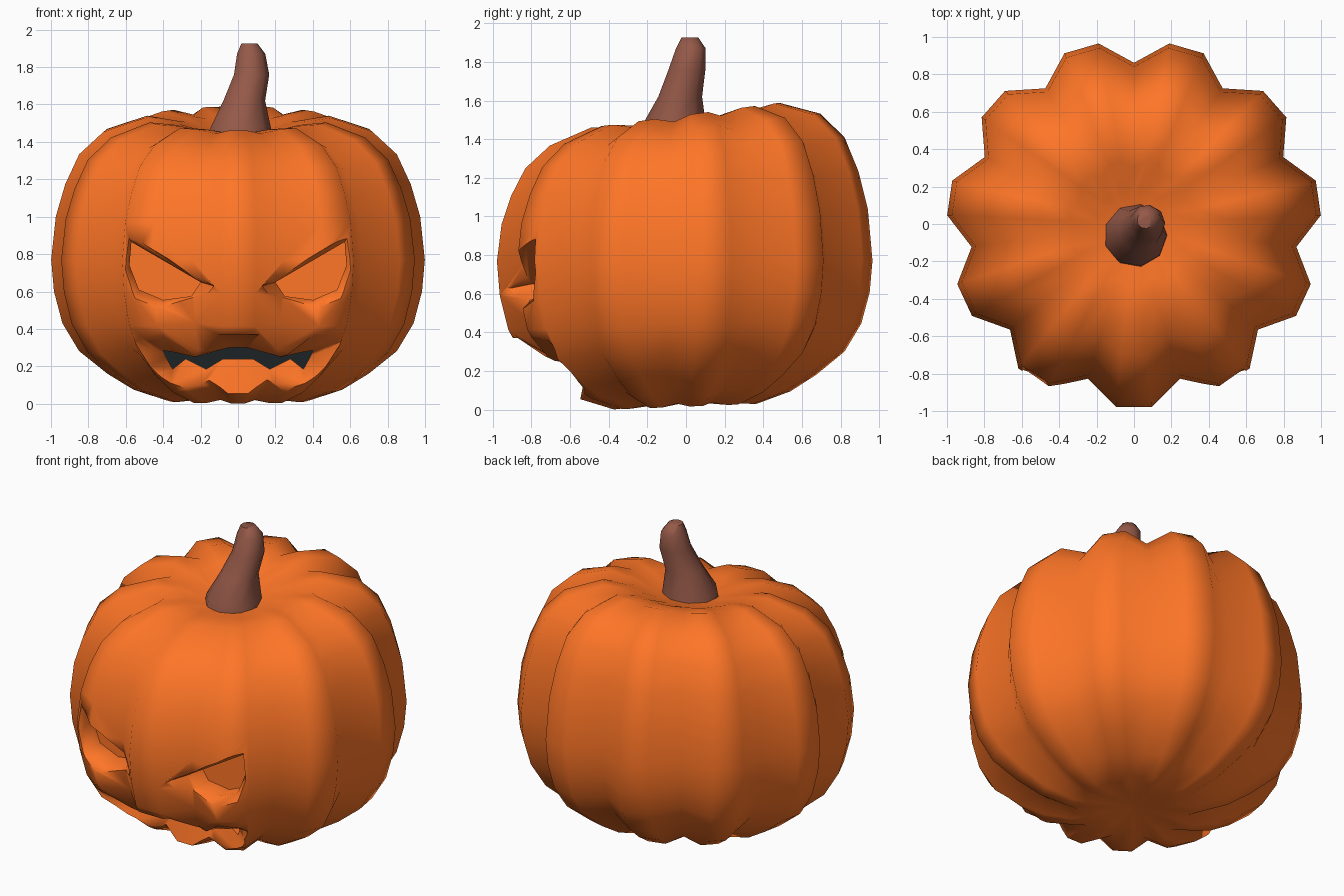
import bpy, bmesh
from math import sin, cos, pi, radians

if "Cube" in bpy.data.objects:
    bpy.data.objects.remove(bpy.data.objects["Cube"])


def material(name, rgb):
    m = bpy.data.materials.new(name)
    m.diffuse_color = (*rgb, 1)
    m.use_nodes = True
    m.node_tree.nodes["Principled BSDF"].inputs["Base Color"].default_value = m.diffuse_color
    return m


def loft(name, rings, mat=None, smooth=None):
    """Closed solid skinned through rings with equal point counts."""
    bm = bmesh.new()
    loops = [[bm.verts.new(p) for p in ring] for ring in rings]
    n = len(loops[0])
    for a, b in zip(loops, loops[1:]):
        for i in range(n):
            j = (i + 1) % n
            bm.faces.new((a[i], a[j], b[j], b[i]))
    bm.faces.new(loops[0][::-1])
    bm.faces.new(loops[-1])
    bmesh.ops.recalc_face_normals(bm, faces=bm.faces)
    me = bpy.data.meshes.new(name)
    bm.to_mesh(me)
    bm.free()
    ob = bpy.data.objects.new(name, me)
    bpy.context.collection.objects.link(ob)
    if mat:
        me.materials.append(mat)
    if smooth:
        me.shade_smooth()
        me.set_sharp_from_angle(angle=radians(smooth))
    return ob


orange = material("orange_skin", (1.0, 0.18, 0.02))
brown = material("brown_stem", (0.3, 0.1, 0.065))
dark = material("dark_inside", (0.012, 0.017, 0.019))

# Pumpkin body: eleven lobes, each two ridge points and a groove, leaning up to the back
LOBES, MID = 11, 0.76
profile = [(0.02, 0.05), (0.2, 0.03), (0.38, 0.016), (0.56, 0.075), (0.7, 0.16), (0.85, 0.28),
           (0.94, 0.43), (0.985, 0.6), (1.0, 0.77), (0.975, 1.0), (0.925, 1.17), (0.85, 1.33),
           (0.72, 1.45), (0.5, 1.525), (0.35, 1.505), (0.2, 1.46), (0.02, 1.44)]


def body_ring(r, z):
    pts = []
    lean = 0.13 * (z - MID) / 0.76 if z > MID else 0.04 * (MID - z) / 0.74
    fade = min(1, max(0, (r - 0.15) / 0.5))     # grooves die out towards the poles
    for i in range(LOBES * 3):
        a = pi / 2 + 2 * pi * i / (LOBES * 3)
        groove = i % 3 == 0
        rr = r * (0.877 if groove else 1)
        zz = MID + (z - MID) * (1 - 0.05 * fade if groove else 1)
        y = rr * sin(a) * 0.983
        pts.append((rr * cos(a), y, zz + lean * y))
    return pts


body = loft("pumpkin_body", [body_ring(r, z) for r, z in profile], orange)


# Carving cutters: flared from an outer rim (x, y, z) to an inner hole (x, y, z)
def carve(name, outer, inner, deep_y):
    rings = [[(x, -1.3, z) for x, y, z in outer], outer, inner,
             [(x, deep_y, z) for x, y, z in inner]]
    cutter = loft(name, rings, orange)
    cutter.hide_render = True
    mod = body.modifiers.new(name, 'BOOLEAN')
    mod.operation = 'DIFFERENCE'
    mod.solver = 'EXACT'
    mod.object = cutter
    return cutter


def mirror(pts):
    return [(-x, y, z) for x, y, z in pts]


# Eyes
eye_rim = [(0.6, -0.81, 0.91), (0.13, -0.9, 0.63), (0.2, -0.88, 0.54), (0.4, -0.87, 0.5),
           (0.57, -0.83, 0.51), (0.61, -0.79, 0.7)]
eye_hole = [(0.57, -0.755, 0.865), (0.2, -0.8, 0.65), (0.25, -0.79, 0.575),
            (0.4, -0.77, 0.555), (0.53, -0.755, 0.61), (0.58, -0.75, 0.74)]
cutters = [carve("eye_cutter_right", eye_rim, eye_hole, -0.66),
           carve("eye_cutter_left", mirror(eye_rim), mirror(eye_hole), -0.66)]

# Grinning mouth: right half from top centre to bottom centre, then mirrored
lip = [(0.11, -0.87, 0.37), (0.23, -0.74, 0.26), (0.42, -0.83, 0.39), (0.59, -0.79, 0.4),
       (0.56, -0.7, 0.34), (0.47, -0.59, 0.2), (0.36, -0.53, 0.09), (0.21, -0.53, 0.04),
       (0.1, -0.55, 0.04)]
teeth = [(0.05, -0.66, 0.3), (0.23, -0.66, 0.25), (0.34, -0.64, 0.275), (0.4, -0.6, 0.285),
         (0.385, -0.53, 0.25), (0.35, -0.5, 0.185), (0.28, -0.5, 0.24), (0.17, -0.5, 0.185),
         (0.08, -0.51, 0.24)]
cutters.append(carve("mouth_cutter", lip + mirror(lip[::-1]),
                     teeth + mirror(teeth[::-1]), -0.4))

# Bake the carving and shade the result
carved = bpy.data.meshes.new_from_object(
    body.evaluated_get(bpy.context.evaluated_depsgraph_get()))
body.modifiers.clear()
body.data = carved
carved.shade_smooth()
carved.set_sharp_from_angle(angle=radians(66))
for c in cutters:
    bpy.data.objects.remove(c)

# Dark lining at the back of the mouth
loft("mouth_lining", [[(sx * 0.41, y, z) for sx, z in
                       ((-1, 0.175), (1, 0.175), (1, 0.32), (-1, 0.32))]
                      for y in (-0.43, -0.38)], dark)

# Crooked stem
SIDES = 9
stem = [(0.005, -0.06, 1.4, 0.175), (0.01, -0.06, 1.48, 0.165), (0.03, -0.03, 1.62, 0.115),
        (0.07, 0.005, 1.76, 0.097), (0.068, 0.025, 1.87, 0.078), (0.06, 0.02, 1.925, 0.045)]
loft("stem", [[(x + r * cos(2 * pi * i / SIDES), y + r * sin(2 * pi * i / SIDES), z)
               for i in range(SIDES)] for x, y, z, r in stem], brown, 60)
